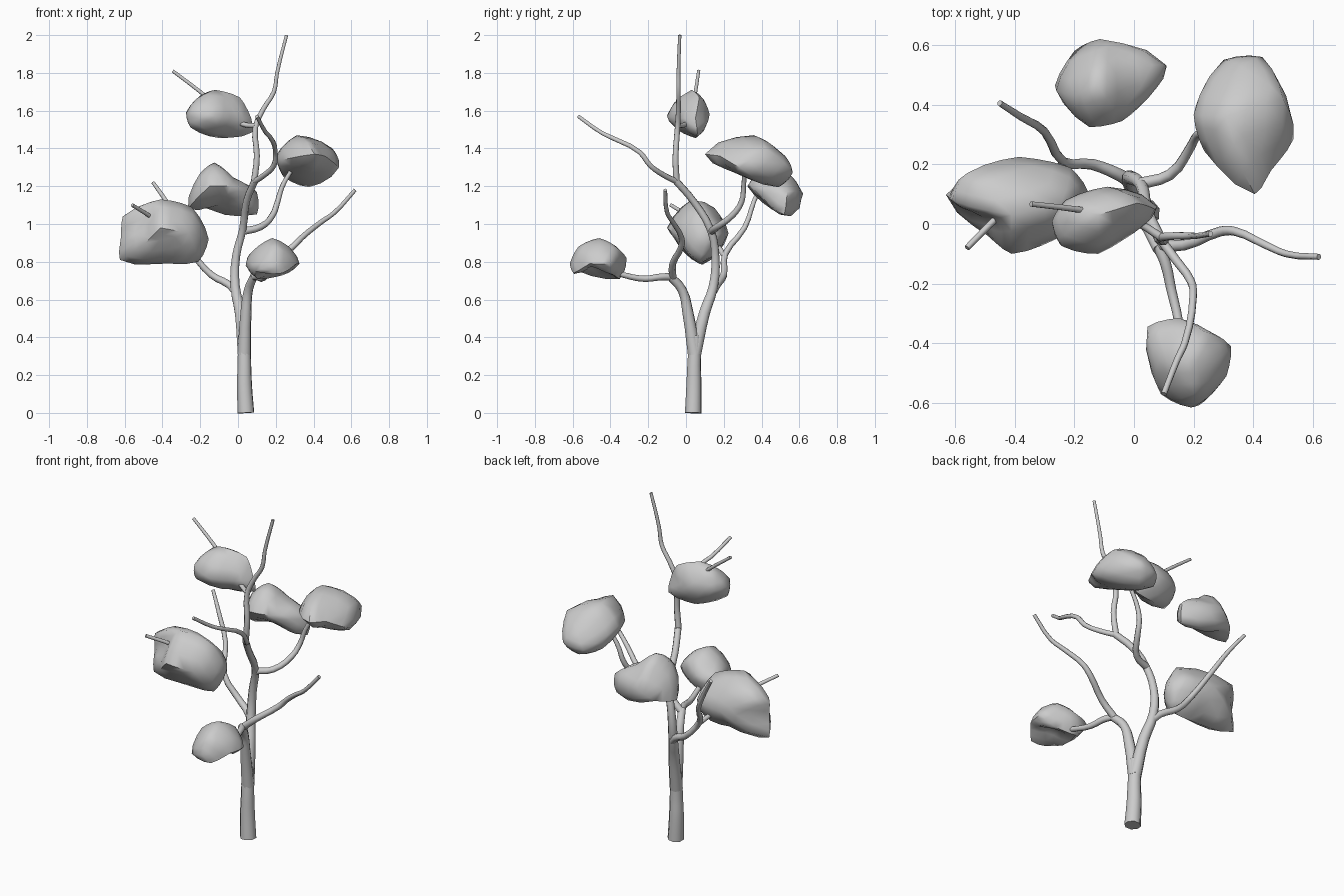
import bpy, bmesh, math
from mathutils import Vector


def shade(ob, angle):
    bpy.ops.object.select_all(action='DESELECT')
    ob.select_set(True)
    bpy.context.view_layer.objects.active = ob
    bpy.ops.object.shade_smooth_by_angle(angle=math.radians(angle))


def branch(name, pts, r0, r1, power=1.0):
    """Tapered tube through pts, converted to a mesh."""
    cu = bpy.data.curves.new(name, 'CURVE')
    cu.dimensions = '3D'
    cu.bevel_depth = 1.0
    cu.bevel_resolution = 2
    cu.resolution_u = 3
    cu.use_fill_caps = True
    sp = cu.splines.new('BEZIER')
    sp.bezier_points.add(len(pts) - 1)
    for i, (bp, p) in enumerate(zip(sp.bezier_points, pts)):
        bp.co = p
        bp.handle_left_type = bp.handle_right_type = 'AUTO'
        bp.radius = r1 + (r0 - r1) * (1 - i / (len(pts) - 1)) ** power
    ob = bpy.data.objects.new(name, cu)
    bpy.context.collection.objects.link(ob)
    bpy.ops.object.select_all(action='DESELECT')
    ob.select_set(True)
    bpy.context.view_layer.objects.active = ob
    bpy.ops.object.convert(target='MESH')
    shade(bpy.context.view_layer.objects.active, 50)


def foliage(name, center, half, pts):
    """Angular clump: points are skinned in star order around the center, then softened."""
    c = Vector(center)
    bm = bmesh.new()
    target = {}
    for p in pts:
        d = Vector(p) - c
        v = bm.verts.new(Vector([d[k] / half[k] for k in range(3)]).normalized())
        target[v] = Vector(p)
    bmesh.ops.convex_hull(bm, input=bm.verts[:])
    for v in bm.verts:
        v.co = target[v]
    bmesh.ops.recalc_face_normals(bm, faces=bm.faces[:])
    bm.normal_update()
    bmesh.ops.subdivide_edges(bm, edges=bm.edges[:], cuts=2, smooth=0.3, use_grid_fill=True)
    bmesh.ops.triangulate(bm, faces=bm.faces[:])
    me = bpy.data.meshes.new(name)
    bm.to_mesh(me)
    bm.free()
    ob = bpy.data.objects.new(name, me)
    bpy.context.collection.objects.link(ob)
    shade(ob, 60)


# Trunk and the two main limbs
branch("trunk", [(.042, .038, 0), (.034, .042, .15), (.034, .043, .25), (.032, .05, .41)], .046, .034)
branch("main_limb", [(.033, .046, .31), (.012, .098, .53), (-.015, .145, .67), (-.01, .155, .83),
                     (.025, .13, .97), (.045, .04, 1.12), (.09, -.055, 1.23)], .037, .019, 2.2)
branch("front_limb", [(.034, .046, .31), (.042, .01, .53), (.055, -.02, .65), (.085, -.085, .725)], .037, .022, 1.6)

# Upper branches
branch("top_branch", [(.085, -.05, 1.22), (.1, -.055, 1.36), (.092, -.045, 1.51), (.135, -.04, 1.61),
                      (.19, -.04, 1.7), (.207, -.04, 1.8), (.257, -.033, 2.0)], .018, .009)
branch("top_left_branch", [(.092, -.045, 1.52), (.02, 0, 1.53), (-.08, .03, 1.6),
                           (-.2, .05, 1.7), (-.345, .067, 1.81)], .014, .009)
branch("upper_front_branch", [(.08, -.04, 1.22), (.14, -.12, 1.26), (.19, -.19, 1.31), (.198, -.245, 1.38),
                              (.17, -.4, 1.46), (.147, -.45, 1.485), (.1, -.57, 1.57)], .016, .01)

# Side branches
branch("back_right_branch", [(.02, .135, .96), (.12, .165, .985), (.185, .25, 1.05), (.21, .295, 1.12),
                             (.235, .305, 1.2), (.28, .31, 1.28)], .02, .011)
branch("back_left_branch", [(-.01, .14, .64), (-.05, .165, .68), (-.14, .2, .73), (-.235, .207, .84), (-.3, .31, .98),
                            (-.38, .36, 1.12), (-.45, .405, 1.22)], .023, .01)
branch("left_branch", [(-.23, .205, .83), (-.33, .13, .93), (-.45, .03, 1.03), (-.56, -.08, 1.1)], .015, .01)
branch("right_branch", [(.075, -.07, .71), (.17, -.07, .79), (.29, -.025, .88), (.34, -.025, .93), (.44, -.07, 1.01),
                        (.51, -.1, 1.06), (.62, -.11, 1.18)], .02, .01)
branch("front_branch", [(.08, -.07, .72), (.105, -.13, .72), (.125, -.22, .71), (.15, -.33, .73),
                        (.16, -.42, .76)], .02, .013)

# Foliage clumps
foliage("left_foliage", (-.38, .07, .96), (.23, .16, .17), [
    (-.62, .09, .93), (-.625, .1, .81), (-.56, .17, 1.05), (-.61, .08, 1.04), (-.385, .225, .95),
    (-.215, .19, .95), (-.155, .11, .92), (-.21, .07, .8), (-.26, -.05, .95), (-.41, -.1, .98),
    (-.49, -.04, .9), (-.41, .03, 1.13), (-.245, .07, 1.09), (-.39, .07, .79), (-.5, .02, 1.0)])
foliage("right_foliage", (.37, .37, 1.345), (.17, .23, .14), [
    (.2, .365, 1.36), (.235, .245, 1.34), (.405, .1, 1.37), (.46, .18, 1.36), (.535, .285, 1.3),
    (.5, .42, 1.4), (.43, .56, 1.28), (.3, .55, 1.26), (.31, .36, 1.47), (.36, .525, 1.36),
    (.375, .49, 1.195), (.38, .26, 1.27), (.24, .45, 1.25)])
foliage("back_foliage", (-.1, .48, 1.18), (.18, .15, .14), [
    (-.265, .465, 1.08), (-.2, .58, 1.1), (-.115, .62, 1.16), (.1, .535, 1.17), (.1, .52, 1.05),
    (.05, .425, 1.12), (-.04, .345, 1.2), (-.15, .325, 1.2), (-.2, .43, 1.27), (-.125, .47, 1.325),
    (-.03, .52, 1.25), (-.1, .46, 1.1)])
foliage("top_foliage", (-.11, .01, 1.58), (.17, .11, .125), [
    (-.275, .01, 1.59), (-.2, .05, 1.68), (-.12, .03, 1.71), (.01, .07, 1.67), (.07, .05, 1.56),
    (.075, .06, 1.485), (-.1, .05, 1.455), (-.25, -.04, 1.51), (-.12, -.1, 1.57), (-.24, -.075, 1.6),
    (-.09, .125, 1.58), (0, -.03, 1.56), (-.23, .08, 1.58)])
foliage("front_foliage", (.18, -.46, .83), (.14, .15, .11), [
    (.045, -.345, .8), (.15, -.315, .82), (.235, -.36, .87), (.325, -.41, .79), (.31, -.51, .79),
    (.235, -.595, .74), (.19, -.615, .79), (.09, -.57, .75), (.08, -.46, .86), (.18, -.46, .925),
    (.2, -.57, .88), (.27, -.46, .88), (.12, -.35, .71), (.24, -.38, .73), (.19, -.47, .78)])
